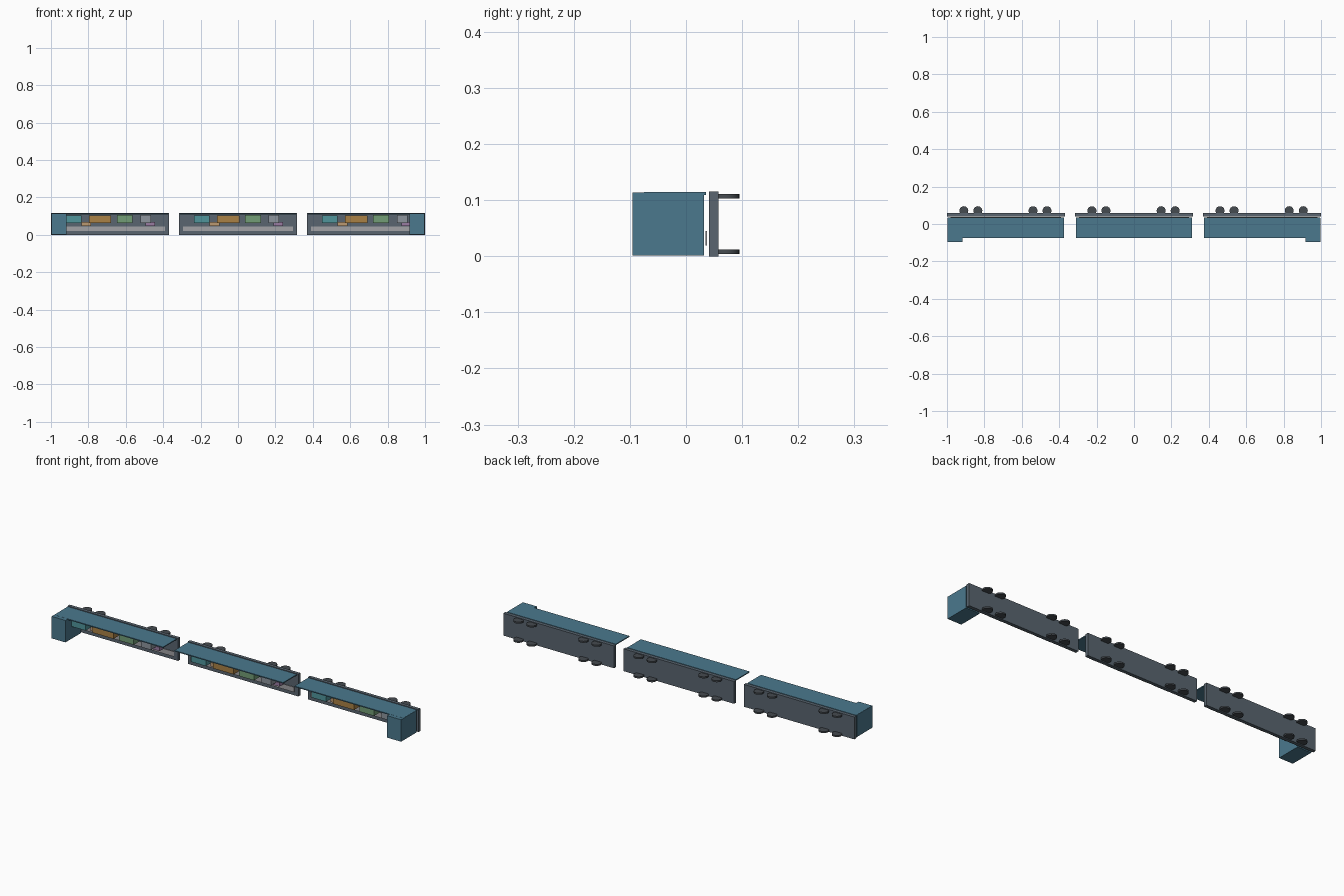
import bpy
from math import radians

if "Cube" in bpy.data.objects:
    bpy.data.objects.remove(bpy.data.objects["Cube"])


def material(name, rgb):
    m = bpy.data.materials.new(name)
    m.diffuse_color = (*rgb, 1)
    m.use_nodes = True
    m.node_tree.nodes["Principled BSDF"].inputs["Base Color"].default_value = m.diffuse_color
    return m


BLUE = material("body_blue", (0.07, 0.19, 0.27))
SLATE = material("chassis_slate", (0.10, 0.13, 0.16))
DARK = material("wheel_dark", (0.06, 0.07, 0.08))
TEAL = material("teal", (0.08, 0.30, 0.33))
ORANGE = material("orange", (0.40, 0.22, 0.06))
GREEN = material("green", (0.17, 0.34, 0.18))
GREY = material("grey", (0.27, 0.30, 0.34))
TAN = material("tan", (0.50, 0.32, 0.17))
PURPLE = material("purple", (0.32, 0.20, 0.36))
PALE = material("aisle_grey", (0.36, 0.36, 0.38))


def box(name, x, y, z, mat):
    """Box from (min, max) ranges on each axis."""
    mid = [(a + b) / 2 for a, b in (x, y, z)]
    bpy.ops.mesh.primitive_cube_add(size=1, location=mid)
    ob = bpy.context.object
    ob.name = name
    ob.scale = [b - a for a, b in (x, y, z)]
    bpy.ops.object.transform_apply(location=False, rotation=False, scale=True)
    ob.data.materials.append(mat)
    return ob


def wheel(x, z):
    bpy.ops.mesh.primitive_cylinder_add(vertices=24, radius=0.024, depth=0.008,
                                        location=(x, 0.071, z))
    ob = bpy.context.object
    ob.name = "wheel"
    ob.data.materials.append(DARK)
    bpy.ops.object.shade_smooth_by_angle(angle=radians(30))


# Interior furniture: name, x range, z range, front y, material
FURNITURE = [
    ("bench_teal", (-0.235, -0.152), (0.064, 0.102), -0.045, TEAL),
    ("table_orange", (-0.112, 0.007), (0.064, 0.102), -0.045, ORANGE),
    ("bench_green", (0.038, 0.122), (0.064, 0.106), -0.045, GREEN),
    ("locker_grey", (0.164, 0.22), (0.064, 0.106), -0.045, GREY),
    ("stool_tan", (-0.153, -0.10), (0.048, 0.068), -0.005, TAN),
    ("stool_purple", (0.19, 0.24), (0.048, 0.068), -0.005, PURPLE),
]

# Three carriages lying on their side, wheels to the back
for cx in (-0.685, 0.0, 0.685):
    box("chassis", (cx - 0.315, cx + 0.315), (0.041, 0.058), (0, 0.115), SLATE)
    box("side_wall", (cx - 0.31, cx + 0.31), (-0.075, 0.036), (0.1095, 0.1145), BLUE)
    box("aisle_floor", (cx - 0.295, cx + 0.295), (0.0345, 0.037), (0.019, 0.045), PALE)
    for name, (x0, x1), z, front, mat in FURNITURE:
        box(name, (cx + x0, cx + x1), (front, 0.032), z, mat)
    for dx in (-0.225, -0.15, 0.145, 0.22):
        for z in (0.008, 0.107):
            wheel(cx + dx, z)

# Driver cabs at both ends of the train
for s in (-1, 1):
    box("end_cab", sorted((s * 0.917, s * 0.996)), (-0.095, 0.032), (0.001, 0.114), BLUE)
